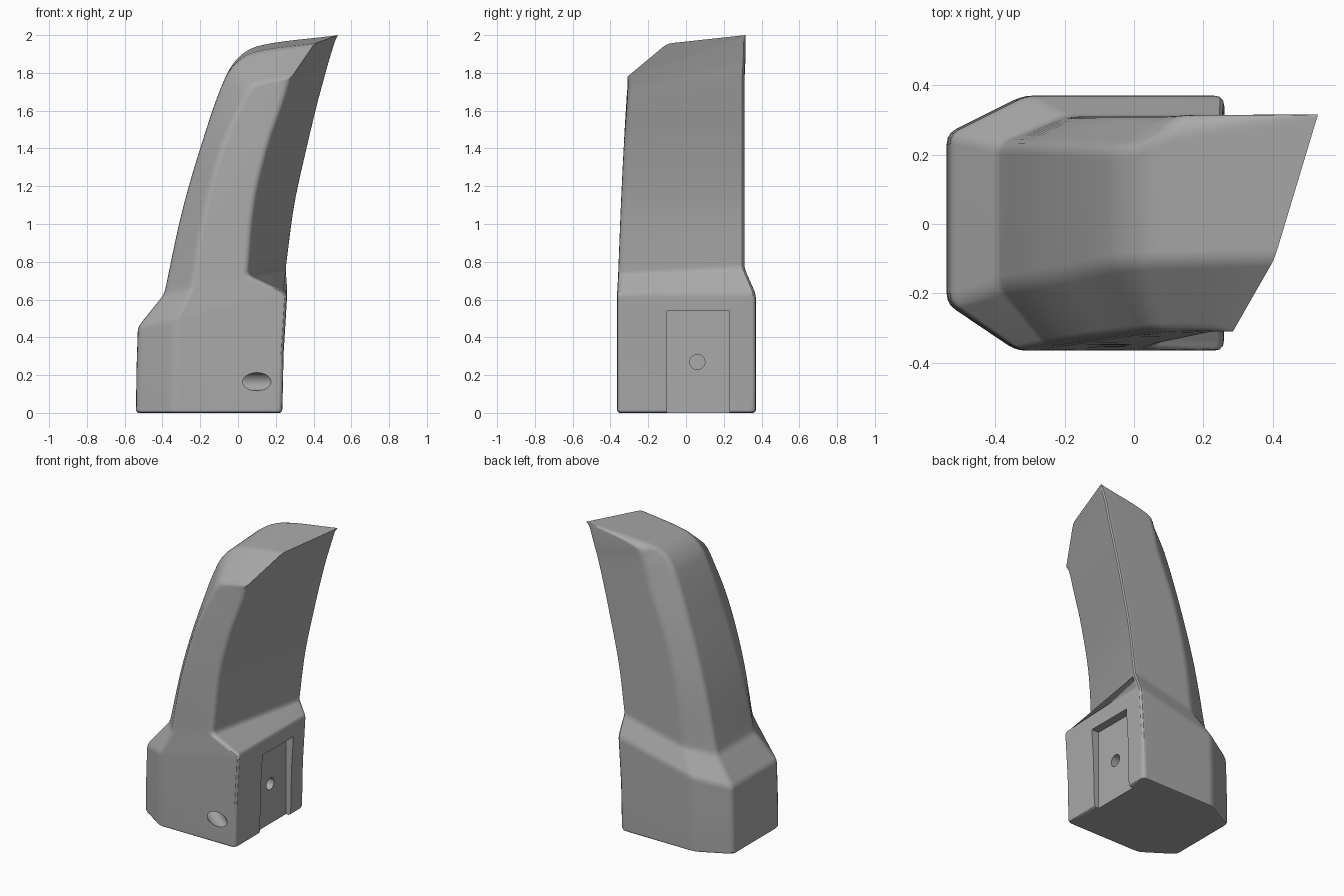
import bpy, bmesh, math
from mathutils import Vector

if "Cube" in bpy.data.objects:
    bpy.data.objects.remove(bpy.data.objects["Cube"])

grey = bpy.data.materials.new("plain grey")
grey.use_nodes = True
grey.diffuse_color = (0.4, 0.4, 0.4, 1)
grey.node_tree.nodes["Principled BSDF"].inputs["Base Color"].default_value = (0.4, 0.4, 0.4, 1)

# Base: six-sided footprint with one curved side and a sloping top
FOOT = [(-.54, -.23), (-.34, -.365), (.235, -.365), (.235, .37), (-.32, .37), (-.54, .26)]


def base_section(t, grow=1.0):
    """Footprint at share t of the way to the sloping shoulder."""
    pts = []
    for x, y in FOOT:
        shift = (.026 if x > 0 else .01) * t * t
        top = .575 + .228 * (x + shift)
        pts.append(Vector(((x + .15) * grow - .15 + shift, y * grow, top * t)))
    return pts


# Handle: front-left, front, front-right, back-right, back, back-left corners
HANDLE = [
    [(-.39, -.18, .63), (-.25, -.355, .66), (.05, -.36, .73), (.26, .31, .77), (-.2, .31, .66), (-.39, .23, .63)],
    [(-.3, -.165, 1.05), (-.185, -.345, 1.05), (.085, -.345, 1.1), (.305, .31, 1.1), (-.15, .31, 1.05), (-.3, .23, 1.05)],
    [(-.2, -.145, 1.4), (-.09, -.33, 1.4), (.155, -.33, 1.4), (.37, .31, 1.4), (-.06, .31, 1.4), (-.2, .225, 1.4)],
    [(-.07, -.118, 1.77), (.03, -.315, 1.67), (.225, -.315, 1.6), (.43, .31, 1.65), (.06, .31, 1.7), (-.07, .22, 1.77)],
    [(.01, -.11, 1.87), (.07, -.31, 1.73), (.245, -.312, 1.66), (.465, .31, 1.78), (.1, .312, 1.85), (.01, .225, 1.89)],
    [(.12, -.107, 1.915), (.13, -.308, 1.75), (.26, -.31, 1.71), (.49, .315, 1.87), (.15, .314, 1.93), (.13, .27, 1.95)],
    [(.405, -.1, 1.955), (.285, -.31, 1.78), (.285, -.31, 1.78), (.53, .315, 2), (.53, .315, 2), (.53, .315, 2)],
]
KNOTS = [0, .42, .8, 1.25, 1.4, 1.55, 1.85]


def smooth_sections(keys, knots, steps):
    """Hermite curve through every corner of the key sections."""
    keys = [[Vector(p) for p in k] for k in keys]
    last = len(keys) - 1

    def tangent(i, c):
        a, b = max(i - 1, 0), min(i + 1, last)
        return (keys[b][c] - keys[a][c]) / (knots[b] - knots[a])

    out = []
    for i in range(last):
        span = knots[i + 1] - knots[i]
        for s in range(steps):
            t = s / steps
            h = 3 * t ** 2 - 2 * t ** 3
            out.append([p * (1 - h) + q * h
                        + tangent(i, c) * span * (t ** 3 - 2 * t ** 2 + t)
                        + tangent(i + 1, c) * span * (t ** 3 - t ** 2)
                        for c, (p, q) in enumerate(zip(keys[i], keys[i + 1]))])
    return out + [keys[-1]]


def round_corner(a, b, c, r):
    """Four points that round the corner b between a and c."""
    ra, rc = min(r, (a - b).length * .4), min(r, (c - b).length * .4)
    p, q = b + (a - b).normalized() * ra, b + (c - b).normalized() * rc
    return [p * (1 - t) ** 2 + b * 2 * t * (1 - t) + q * t * t for t in (0, 1 / 3, 2 / 3, 1)]


def round_ring(pts, r=.03):
    n = len(pts)
    return [v for i in range(n) for v in round_corner(pts[i - 1], pts[i], pts[(i + 1) % n], r)]


def soften(before, mid, after):
    """Replace a creased section by four that round it."""
    corners = [round_corner(*abc, .025) for abc in zip(before, mid, after)]
    return [list(s) for s in zip(*corners)]


handle = smooth_sections(HANDLE, KNOTS, 7)
low, middle, shoulder = base_section(.03), base_section(.5), base_section(1)
sections = [base_section(0, .965), base_section(.008, .985), low, middle]
sections += soften(middle, shoulder, handle[0])
sections += soften(shoulder, handle[0], handle[1]) + handle[1:]

# Loft the rounded sections into one closed body
bm = bmesh.new()
rings = [[bm.verts.new(p) for p in round_ring(s)] for s in sections]
n = len(rings[0])
for lower, upper in zip(rings, rings[1:]):
    for i in range(n):
        j = (i + 1) % n
        bm.faces.new((lower[i], lower[j], upper[j], upper[i]))
bm.faces.new(rings[0][::-1])
bm.faces.new(rings[-1])
bmesh.ops.remove_doubles(bm, verts=bm.verts, dist=.0005)
bmesh.ops.recalc_face_normals(bm, faces=bm.faces)
mesh = bpy.data.meshes.new("curved_handle")
bm.to_mesh(mesh)
bm.free()
body = bpy.data.objects.new("curved_handle", mesh)
bpy.context.collection.objects.link(body)
mesh.materials.append(grey)


def cut(cutter):
    """Subtract a cutter from the body, then discard it."""
    cutter.hide_render = True
    cutter.data.materials.append(grey)
    bpy.ops.object.select_all(action='DESELECT')
    bpy.context.view_layer.objects.active = body
    body.select_set(True)
    mod = body.modifiers.new("cut", 'BOOLEAN')
    mod.object, mod.operation, mod.solver = cutter, 'DIFFERENCE', 'EXACT'
    bpy.ops.object.modifier_apply(modifier=mod.name)
    bpy.data.objects.remove(cutter)


def rod(radius, length, place, axis):
    bpy.ops.mesh.primitive_cylinder_add(
        vertices=32, radius=radius, depth=length, location=place,
        rotation=Vector(axis).to_track_quat('Z', 'Y').to_euler())
    return bpy.context.object


# Mounting slot, open at the bottom, with a screw hole
bpy.ops.mesh.primitive_cube_add(size=1, location=(.3, .065, .22))
slot = bpy.context.object
slot.scale = (.2, .33, .64)
cut(slot)
cut(rod(.04, .3, (.2, .06, .27), (1, 0, 0)))

# Slanted hole in the front
cut(rod(.048, .5, (.1, -.365, .165), (-.77, .64, 0)))

bpy.ops.object.select_all(action='DESELECT')
body.select_set(True)
bpy.context.view_layer.objects.active = body
bpy.ops.object.shade_smooth_by_angle(angle=math.radians(32))
weighted = body.modifiers.new("even_shading", 'WEIGHTED_NORMAL')
weighted.keep_sharp = True
